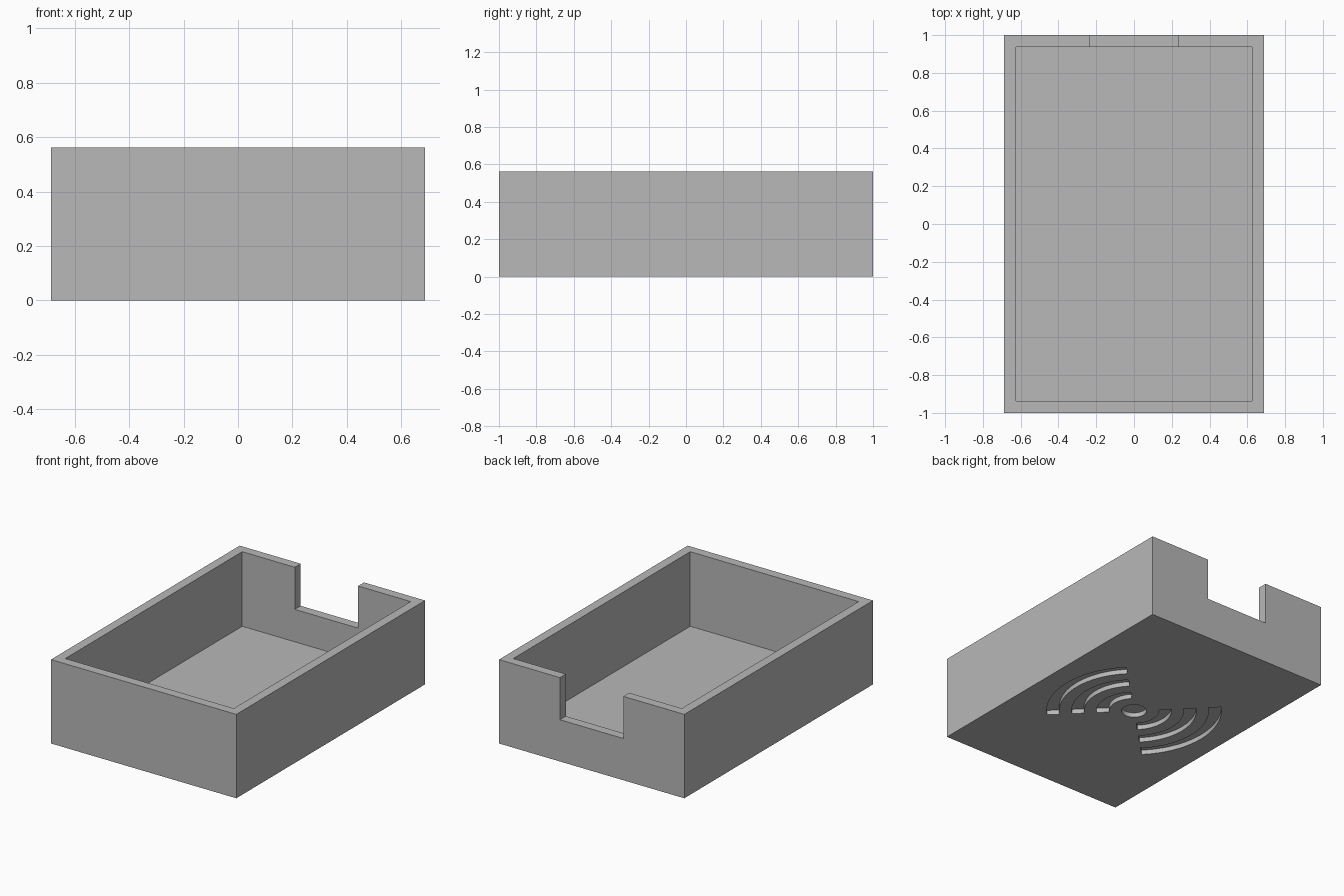
import bpy, bmesh
from math import cos, sin, pi

if "Cube" in bpy.data.objects:
    bpy.data.objects.remove(bpy.data.objects["Cube"])

# Overall sizes
WIDTH, LENGTH, HEIGHT = 1.375, 2.0, 0.5625
WALL = 0.0625
NOTCH_HALF, NOTCH_Z = 0.235, 0.28
GROOVE = 0.031
STEP = 0.078

grey = bpy.data.materials.new("plain grey")
grey.use_nodes = True
colour = (0.48, 0.48, 0.48, 1)
grey.diffuse_color = colour
grey.node_tree.nodes["Principled BSDF"].inputs["Base Color"].default_value = colour


def finish(name, bm):
    bmesh.ops.recalc_face_normals(bm, faces=bm.faces)
    mesh = bpy.data.meshes.new(name)
    bm.to_mesh(mesh)
    bm.free()
    mesh.materials.append(grey)
    obj = bpy.data.objects.new(name, mesh)
    bpy.context.collection.objects.link(obj)
    return obj


def add_prism(bm, outline, z0, z1):
    """Extrude a flat outline from z0 to z1."""
    face = bm.faces.new([bm.verts.new((x, y, z0)) for x, y in outline])
    top = bmesh.ops.extrude_face_region(bm, geom=[face])["geom"]
    verts = [v for v in top if isinstance(v, bmesh.types.BMVert)]
    bmesh.ops.translate(bm, verts=verts, vec=(0, 0, z1 - z0))


def rectangle(x0, x1, y0, y1):
    return [(x0, y0), (x1, y0), (x1, y1), (x0, y1)]


def arc(radius, start, end, steps):
    angles = [start + (end - start) * i / steps for i in range(steps + 1)]
    return [(radius * cos(a), radius * sin(a)) for a in angles]


def box(name, outline, z0, z1):
    bm = bmesh.new()
    add_prism(bm, outline, z0, z1)
    return finish(name, bm)


# Tray body
x, y = WIDTH / 2, LENGTH / 2
tray = box("open_tray", rectangle(-x, x, -y, y), 0, HEIGHT)

# Cutters: hollow inside and notch in the back wall
inside = box("inside_cutter", rectangle(WALL - x, x - WALL, WALL - y, y - WALL), WALL, 1)
notch = box("notch_cutter", rectangle(-NOTCH_HALF, NOTCH_HALF, y - 2 * WALL, y + WALL), NOTCH_Z, 1)

# Cutter: central disc and three pairs of arc grooves under the floor
bm = bmesh.new()
add_prism(bm, arc(STEP, 0, 2 * pi, 48)[:-1], -0.1, GROOVE)
for inner in (2 * STEP, 4 * STEP, 6 * STEP):
    for middle in (0, pi):
        a, b = middle - pi / 4, middle + pi / 4
        outline = arc(inner + STEP, a, b, 24) + arc(inner, b, a, 24)
        add_prism(bm, outline, -0.1, GROOVE)
grooves = finish("groove_cutter", bm)

# Cut the tray, bake the result and drop the cutters
cutters = (inside, notch, grooves)
for cutter in cutters:
    cutter.hide_render = True
    mod = tray.modifiers.new(cutter.name, "BOOLEAN")
    mod.operation, mod.solver, mod.object = "DIFFERENCE", "EXACT", cutter
graph = bpy.context.evaluated_depsgraph_get()
baked = bpy.data.meshes.new_from_object(tray.evaluated_get(graph))
tray.modifiers.clear()
tray.data = baked
tray.data.name = "open_tray"
for cutter in cutters:
    bpy.data.objects.remove(cutter)

# Smooth groove curves, sharp edges elsewhere
bpy.ops.object.select_all(action="DESELECT")
tray.select_set(True)
bpy.context.view_layer.objects.active = tray
bpy.ops.object.shade_smooth_by_angle()
